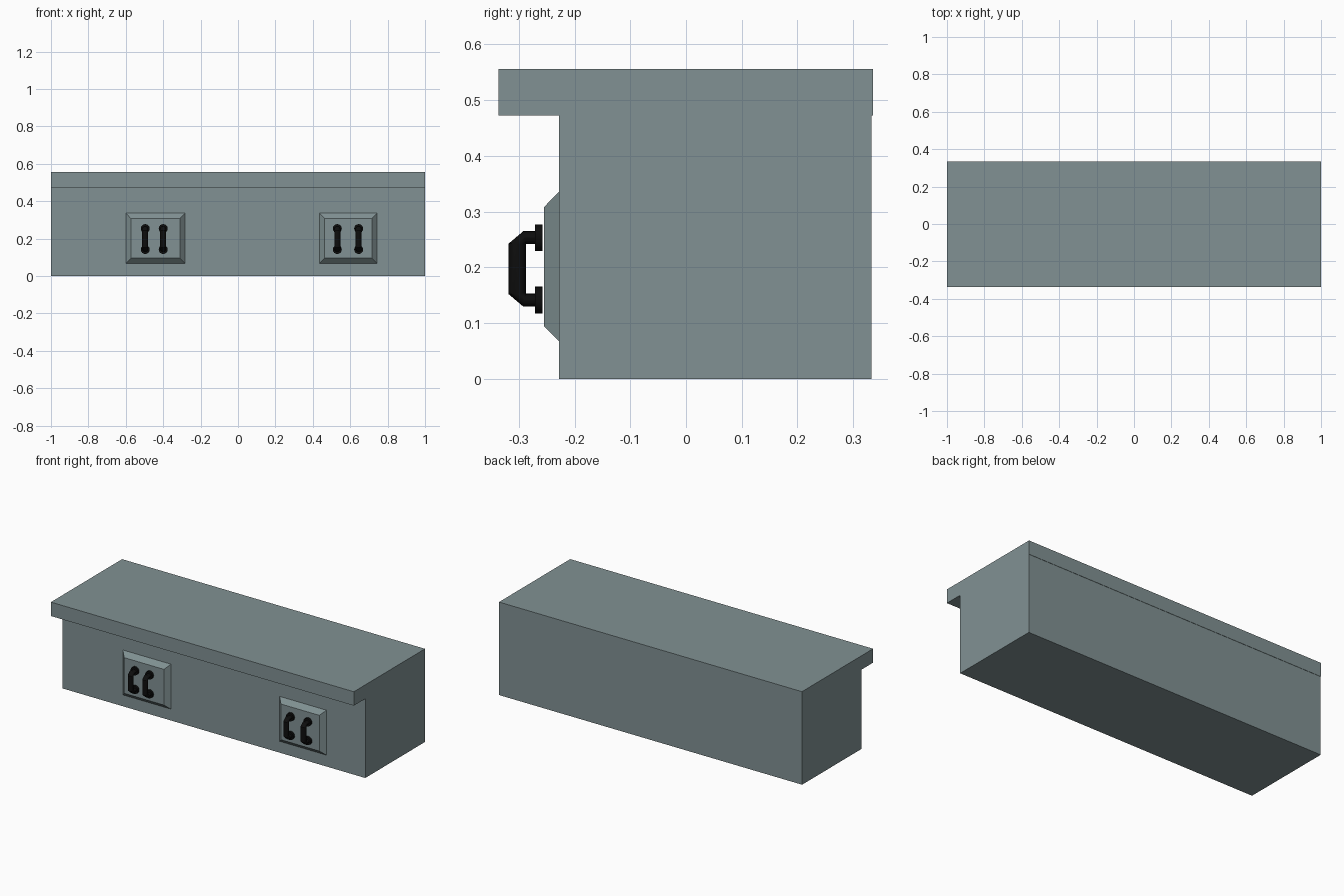
import bpy, bmesh, math
from mathutils import Matrix

if "Cube" in bpy.data.objects:
    bpy.data.objects.remove(bpy.data.objects["Cube"])


def material(name, rgb):
    m = bpy.data.materials.new(name)
    m.diffuse_color = (*rgb, 1)
    m.use_nodes = True
    m.node_tree.nodes["Principled BSDF"].inputs["Base Color"].default_value = m.diffuse_color
    return m


GREY = material("grey_green_paint", (0.22, 0.285, 0.293))
BLACK = material("black_metal", (0.004, 0.004, 0.004))


def finish(bm, name, mat):
    bmesh.ops.recalc_face_normals(bm, faces=bm.faces[:])
    me = bpy.data.meshes.new(name)
    bm.to_mesh(me)
    bm.free()
    me.materials.append(mat)
    ob = bpy.data.objects.new(name, me)
    bpy.context.collection.objects.link(ob)
    return ob


def loft(bm, rings):
    """Skin a list of closed point rings and cap both ends."""
    rs = [[bm.verts.new(p) for p in r] for r in rings]
    n = len(rs[0])
    for a, b in zip(rs, rs[1:]):
        for i in range(n):
            j = (i + 1) % n
            bm.faces.new((a[i], a[j], b[j], b[i]))
    bm.faces.new(rs[0])
    bm.faces.new(rs[-1])


def rect(x0, x1, z0, z1, y):
    return [(x0, y, z0), (x1, y, z0), (x1, y, z1), (x0, y, z1)]


def slab(name, x0, x1, y0, y1, z0, z1):
    bm = bmesh.new()
    loft(bm, [rect(x0, x1, z0, z1, y0), rect(x0, x1, z0, z1, y1)])
    return finish(bm, name, GREY)


def panel(name, x0, x1):
    # raised plate with bevelled border, open into the body
    bm = bmesh.new()
    loft(bm, [rect(x0, x1, 0.068, 0.336, -0.228),
              rect(x0 + 0.027, x1 - 0.027, 0.095, 0.308, -0.255)])
    finish(bm, name, GREY)


MID, POST = 0.1975, 0.056   # handle centre height, post offset


def handle(name, x, sides=16):
    bm = bmesh.new()
    # bar: each ring spans an inner and an outer point of the side profile
    half = [((-0.258, 0.0445), (-0.258, 0.0675)),
            ((-0.287, 0.0445), (-0.292, 0.0675)),
            ((-0.287, 0.0435), (-0.318, 0.0455))]
    pairs = half + [tuple((y, -z) for y, z in p) for p in reversed(half)]
    rings = []
    for (yi, zi), (yo, zo) in pairs:
        ring = []
        for k in range(sides):
            a = 2 * math.pi * k / sides
            t = (1 - math.cos(a)) / 2
            ring.append((x + 0.016 * math.sin(a), yi + (yo - yi) * t,
                         MID + zi + (zo - zi) * t))
        rings.append(ring)
    loft(bm, rings)
    # round mounting flanges
    for s in (-1, 1):
        bmesh.ops.create_cone(
            bm, cap_ends=True, segments=sides, radius1=0.024, radius2=0.024,
            depth=0.014,
            matrix=Matrix.Translation((x, -0.264, MID + s * POST))
            @ Matrix.Rotation(math.pi / 2, 4, 'X'))
    ob = finish(bm, name, BLACK)
    bpy.context.view_layer.objects.active = ob
    ob.select_set(True)
    bpy.ops.object.shade_smooth_by_angle(angle=math.radians(30))
    ob.select_set(False)


# counter body and overhanging top
slab("counter_body", -1, 1, -0.228, 0.333, 0, 0.473)
slab("counter_top", -1, 1, -0.336, 0.335, 0.473, 0.556)

# door panels with paired handles
for side, x0, x1, hs in (("left", -0.60, -0.283, (-0.496, -0.40)),
                         ("right", 0.435, 0.743, (0.531, 0.645))):
    panel(side + "_door_panel", x0, x1)
    for i, hx in enumerate(hs):
        handle(f"{side}_handle_{i + 1}", hx)
